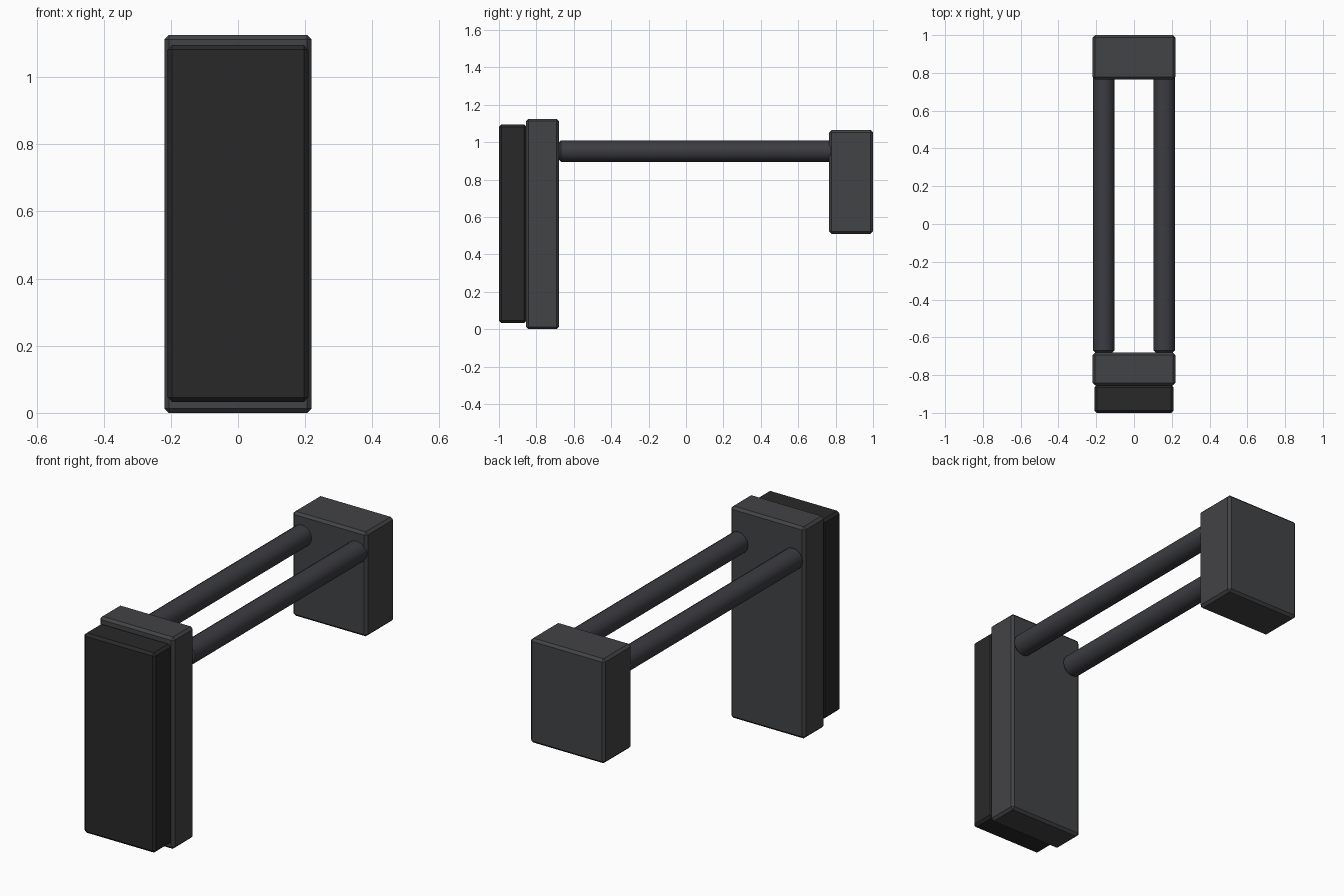
import bpy
from math import pi

if "Cube" in bpy.data.objects:
    bpy.data.objects.remove(bpy.data.objects["Cube"])


def material(name, rgb):
    mat = bpy.data.materials.new(name)
    mat.diffuse_color = (*rgb, 1)
    mat.use_nodes = True
    mat.node_tree.nodes["Principled BSDF"].inputs["Base Color"].default_value = mat.diffuse_color
    return mat


def finish(obj, name, mat, bevel):
    obj.name = name
    obj.data.materials.append(mat)
    mod = obj.modifiers.new("chamfer", 'BEVEL')
    mod.width = bevel
    mod.segments = 1
    mod.limit_method = 'ANGLE'
    mod.angle_limit = pi / 3
    return obj


def block(name, half_x, y, z, mat, bevel=0.013):
    bpy.ops.mesh.primitive_cube_add(size=1, location=(0, sum(y) / 2, sum(z) / 2))
    obj = bpy.context.object
    obj.scale = (2 * half_x, y[1] - y[0], z[1] - z[0])
    bpy.ops.object.transform_apply(location=False, rotation=False, scale=True)
    return finish(obj, name, mat, bevel)


def rod(name, x, z, radius, y, mat):
    bpy.ops.mesh.primitive_cylinder_add(vertices=16, radius=radius, depth=y[1] - y[0],
                                        location=(x, sum(y) / 2, z), rotation=(pi / 2, 0, 0))
    bpy.ops.object.shade_smooth_by_angle(angle=pi / 6)
    return finish(bpy.context.object, name, mat, 0.013)


metal = material("dark_metal", (0.055, 0.056, 0.06))
rod_metal = material("rod_metal", (0.045, 0.046, 0.053))
rubber = material("black_rubber", (0.022, 0.022, 0.022))

# Shoulder plate with its rubber pad on the front
block("butt_plate", 0.219, (-0.855, -0.68), (0, 1.125), metal)
block("rubber_pad", 0.21, (-1.0, -0.853), (0.033, 1.095), rubber)

# Rear mounting block
block("rear_block", 0.219, (0.765, 1.0), (0.51, 1.065), metal)

# Twin rods, sunk into the rear block
for side, x in (("left", -0.16), ("right", 0.16)):
    rod(f"{side}_rod", x, 0.952, 0.057, (-0.682, 0.79), rod_metal)
